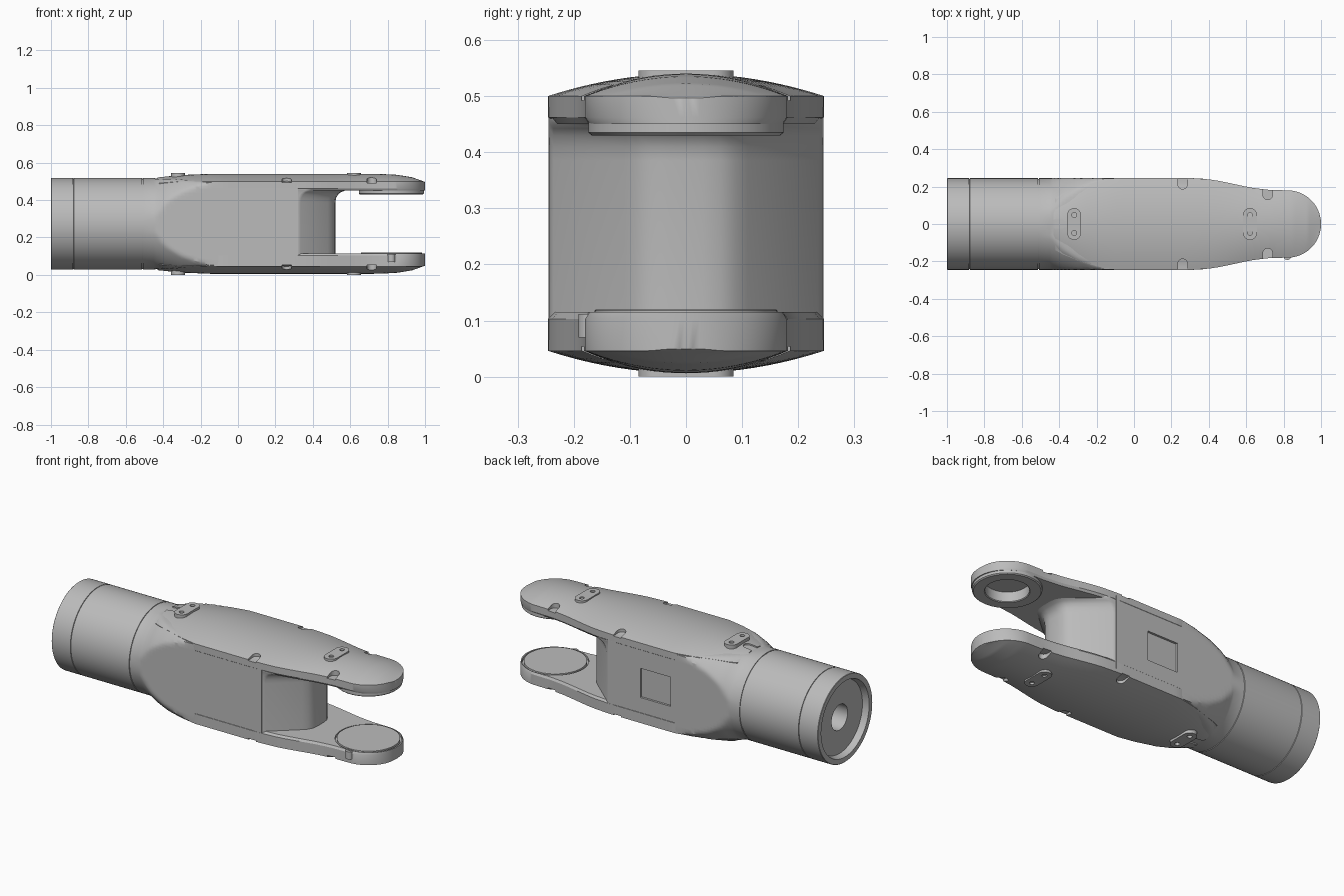
import bpy, bmesh, math
from mathutils import Vector

if "Cube" in bpy.data.objects:
    bpy.data.objects.remove(bpy.data.objects["Cube"], do_unlink=True)

MID = 0.273      # height of the long axis
R = 0.245        # barrel radius and half width of the body
JOINT = 0.82     # x of the fork joint axis

grey = bpy.data.materials.new("warm grey metal")
grey.use_nodes = True
grey.diffuse_color = (0.5, 0.5, 0.5, 1)
grey.node_tree.nodes["Principled BSDF"].inputs["Base Color"].default_value = (0.5, 0.5, 0.5, 1)


def loft(name, rings, caps=True, flip=False, closed=False):
    """Skin a list of equal rings; flip mirrors it to the underside."""
    bm = bmesh.new()
    rows = [[bm.verts.new((x, y, 2 * MID - z if flip else z)) for x, y, z in ring] for ring in rings]
    n = len(rows[0])
    pairs = list(zip(rows, rows[1:])) + ([(rows[-1], rows[0])] if closed else [])
    for a, b in pairs:
        for i in range(n):
            j = (i + 1) % n
            bm.faces.new((a[i], a[j], b[j], b[i]))
    if caps:
        bm.faces.new(rows[0])
        bm.faces.new(rows[-1])
    bmesh.ops.recalc_face_normals(bm, faces=bm.faces)
    mesh = bpy.data.meshes.new(name)
    bm.to_mesh(mesh)
    bm.free()
    ob = bpy.data.objects.new(name, mesh)
    bpy.context.collection.objects.link(ob)
    mesh.materials.append(grey)
    return ob


def activate(ob):
    bpy.ops.object.select_all(action='DESELECT')
    ob.select_set(True)
    bpy.context.view_layer.objects.active = ob


def smooth(ob, angle=30):
    activate(ob)
    bpy.ops.object.shade_smooth_by_angle(angle=math.radians(angle))


def cut(ob, cutter):
    cutter.hide_render = True
    activate(ob)
    mod = ob.modifiers.new("cut", 'BOOLEAN')
    mod.operation = 'DIFFERENCE'
    mod.solver = 'EXACT'
    mod.object = cutter
    bpy.ops.object.modifier_apply(modifier=mod.name)
    bpy.data.objects.remove(cutter, do_unlink=True)


def stadium(name, p, q, r, heights, flip=False):
    """Upright prism with round ends at p and q."""
    p, q = Vector(p), Vector(q)
    base = math.atan2(q.y - p.y, q.x - p.x)
    pts = []
    for centre, start in ((q, base - math.pi / 2), (p, base + math.pi / 2)):
        for i in range(17):
            a = start + math.pi * i / 16 * 0.999
            pts.append((centre.x + r * math.cos(a), centre.y + r * math.sin(a)))
    return loft(name, [[(x, y, z) for x, y in pts] for z in heights], flip=flip)


def disc_ring(x, y, r, z, n=64):
    return [(x + r * math.cos(i * math.tau / n), y + r * math.sin(i * math.tau / n), z) for i in range(n)]


def table(knots, x):
    for (a, u), (b, v) in zip(knots, knots[1:]):
        if x <= b:
            return u + (v - u) * max(0, x - a) / (b - a)
    return knots[-1][1]


WIDTH = [(-.43, .115), (-.42, .14), (-.38, .163), (-.3, .195), (-.2, .226), (-.1, .246),
         (.3, .246), (.42, .237), (.52, .217), (.62, .195), (.72, .182), (.82, .18)]
CROWN = [(-.43, .522), (-.3, .534), (-.15, .54), (.75, .54), (.85, .535), (.93, .522), (1, .497)]
SHOULDER = [(-.45, R), (-.42, .255), (-.38, .273), (-.3, .299), (-.2, .32), (-.1, .337), (0, .35)]

# Barrel with seam grooves, a recessed end and a cable bore
profile = [(-.8, .072), (-.965, .072), (-.965, .205), (-1, .215), (-1, .243), (-.998, R),
           (-.882, R), (-.881, .241), (-.879, .241), (-.878, R),
           (-.513, R), (-.512, .241), (-.508, .241)]
rings = [[(x, r * math.cos(i * math.tau / 96), MID + r * math.sin(i * math.tau / 96)) for i in range(96)]
         for x, r in profile]
smooth(loft("barrel", rings))


# Body: round at the barrel, growing into a flat-sided box
def body_radius(x, a):
    c, s = abs(math.cos(a)), abs(math.sin(a))
    r = min(table(SHOULDER, x), R / max(c, 1e-6))
    if x > -.44 and s > .05:
        for _ in range(8):
            y = min(1, r * c / R)
            top = .494 + (table(CROWN, x) - .502) * (1 - y * y) - MID
            r = min(r, top / s)
    return r


stations = [-.508, -.45, -.435] + [-.42 + .02 * i for i in range(22)] + [.16, .32]
rings = []
for x in stations:
    ring = []
    for i in range(128):
        a = i * math.tau / 128
        r = body_radius(x, a)
        ring.append((x, r * math.cos(a), MID + r * math.sin(a)))
    rings.append(ring)
body = loft("body", rings)

# Square pocket in the back of the body
pocket = [[(x, y, z) for x, z in ((-.075, .19), (.115, .19), (.115, .356), (-.075, .356))] for y in (.233, .3)]
cut(body, loft("pocket_cutter", pocket))
smooth(body)

# Fork web: tapered prow that flares into the upper arm
half = [(.2, .24, 0), (.32, .243, .8), (.335, .236, 1), (.48, .11, 1), (.502, .088, 1), (.515, .062, 1), (.52, .03, 1)]
outline = half + [(x, -y, k) for x, y, k in reversed(half)]
rows = [(.1, 0), (.385, 0), (.41, .004), (.43, .015), (.442, .03), (.45, .05), (.46, .055)]
smooth(loft("fork_web", [[(x + k * o, y, z) for x, y, k in outline] for z, o in rows]), 35)


# Arm cover: crowned plate with a rounded tip
def arm(name, under, flip):
    xs = [k[0] for k in WIDTH[:5]] + [-.25, -.15] + [-.1 + .046 * i for i in range(20)]
    xs = sorted(xs) + [JOINT + .18 * math.sin(i * math.pi / 48) for i in range(1, 25)]
    rings = []
    for x in xs:
        w = table(WIDTH, x)
        if x > JOINT:
            w = math.sqrt(max(.18 ** 2 - (x - JOINT) ** 2, 9e-6))
        crown = table(CROWN, x)
        edge = min(crown - .001, .5 if x > -.3 else .49 + (x + .43) * .077)
        ring = [(x, w * .96, under), (x, w, under + .012)]
        for i in range(21):
            t = 1 - i / 10
            ring.append((x, w * t, edge + (crown - edge) * (1 - t * t)))
        ring += [(x, -w, under + .012), (x, -w * .96, under)]
        rings.append(ring)
    ob = loft(name, rings, flip=flip)
    # Open screw seats along the rim and at the barrel end
    for s in (-1, 1):
        for x, y, z in ((.26, .212, .494), (.715, .155, .492)):
            cut(ob, stadium("seat_cutter", (x, s * y), (x, s * .3), .025, (z, .6), flip))
    cut(ob, stadium("seat_cutter", (-.39, 0), (-.5, 0), .025, (.508, .6), flip))
    return ob


upper = arm("upper_arm", .45, False)
lower = arm("lower_arm", .431, True)

# Upper joint: socket ring with an open bore
cut(upper, loft("bore_cutter", [disc_ring(JOINT, 0, .11, z) for z in (.4, .488)]))
ring_profile = [(.11, .456), (.11, .434), (.114, .43), (.168, .43), (.174, .435), (.174, .456)]
smooth(loft("socket_ring", [disc_ring(JOINT, 0, r, z) for r, z in ring_profile], caps=False, closed=True))
smooth(upper)

# Lower joint: shallow groove around a solid disc
groove = [(.172, .1), (.172, .2), (.162, .2), (.162, .1)]
cut(lower, loft("groove_cutter", [disc_ring(JOINT, 0, r, z) for r, z in groove], caps=False, closed=True))
smooth(lower)
smooth(loft("joint_disc", [disc_ring(JOINT, 0, r, z) for r, z in ((.163, .09), (.163, .118), (.16, .12))]))
smooth(stadium("joint_tab", (JOINT, -.165), (JOINT, -.17), .022, (.07, .112)))

# Raised bolt plates on both covers, each with two screw holes
for side, flip in (("upper", False), ("lower", True)):
    for end, x in (("rear", -.32), ("fork", .62)):
        plate = stadium(f"{side}_{end}_bolt_plate", (x, -.048), (x, .048), .037, (.515, .542, .546), flip)
        for s in (-1, 1):
            cut(plate, loft("hole_cutter", [disc_ring(x, s * .048, .013, z, 20) for z in (.53, .57)], flip=flip))
        smooth(plate)
